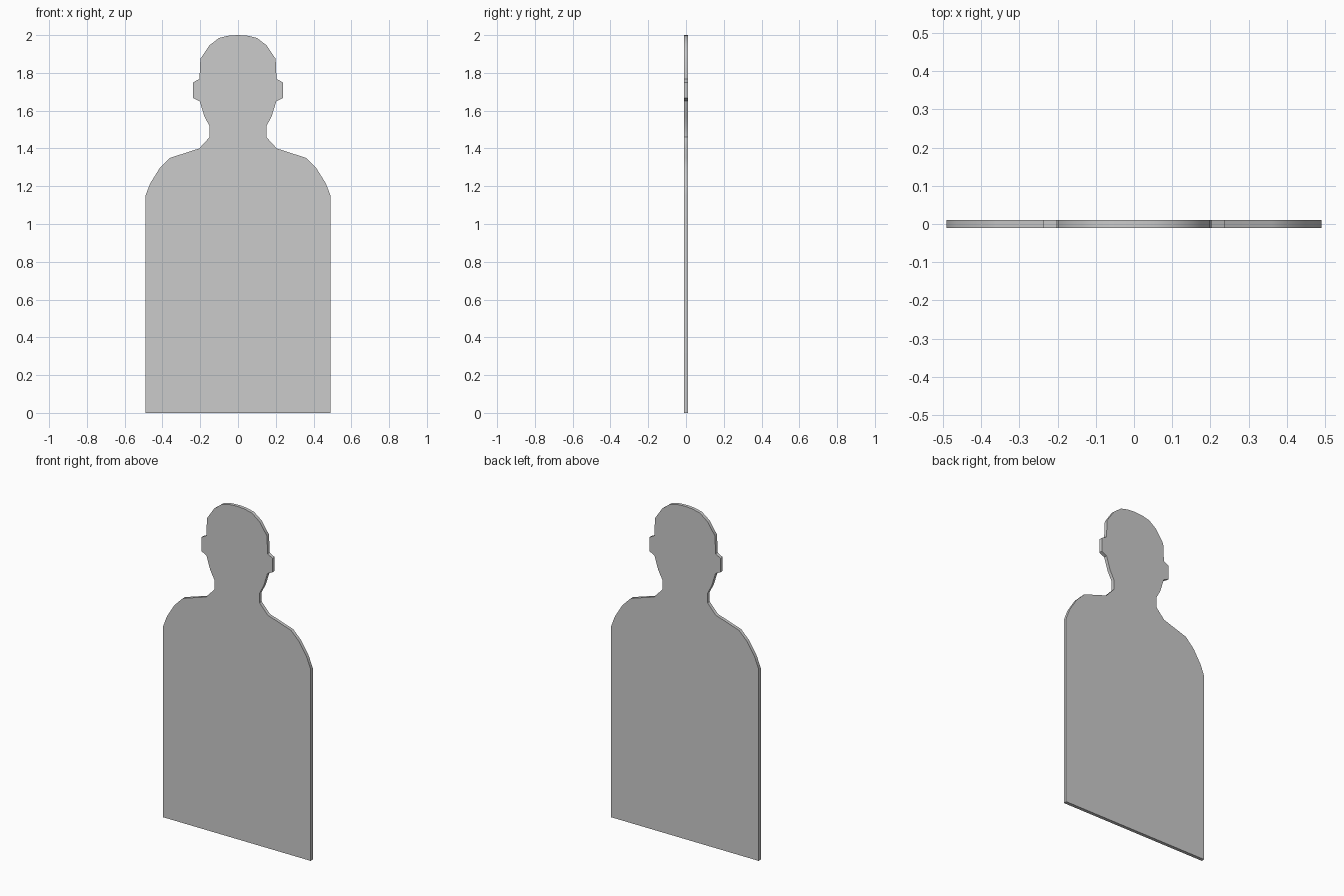
import bpy, bmesh, math

if "Cube" in bpy.data.objects:
    bpy.data.objects.remove(bpy.data.objects["Cube"])

# Right half of the outline (x, z), from base up to the crown
half = [
    (0.49, 0.0), (0.49, 1.15), (0.465, 1.215), (0.415, 1.295), (0.36, 1.35),  # torso, shoulder
    (0.205, 1.40), (0.15, 1.46), (0.15, 1.517),                               # neck
    (0.178, 1.57), (0.203, 1.65), (0.237, 1.667), (0.237, 1.75),              # jaw, ear
    (0.204, 1.768), (0.199, 1.875), (0.15, 1.947), (0.10, 1.985),             # temple
    (0.05, 1.997), (0.0, 2.0),                                                # crown
]
THICKNESS = 0.02

# Mirror the half into a closed silhouette
outline = half + [(-x, z) for x, z in reversed(half[:-1])]

# Flat board: one face extruded through the thickness
bm = bmesh.new()
face = bm.faces.new([bm.verts.new((x, -THICKNESS / 2, z)) for x, z in outline])
extruded = bmesh.ops.extrude_face_region(bm, geom=[face], use_keep_orig=True)
back = [v for v in extruded["geom"] if isinstance(v, bmesh.types.BMVert)]
bmesh.ops.translate(bm, verts=back, vec=(0, THICKNESS, 0))
bmesh.ops.recalc_face_normals(bm, faces=bm.faces)
mesh = bpy.data.meshes.new("silhouette_board")
bm.to_mesh(mesh)
bm.free()

board = bpy.data.objects.new("silhouette_board", mesh)
bpy.context.collection.objects.link(board)

# Soft shading along the curved rim, sharp front and back edges
bpy.context.view_layer.objects.active = board
board.select_set(True)
bpy.ops.object.shade_smooth_by_angle(angle=math.radians(40))
